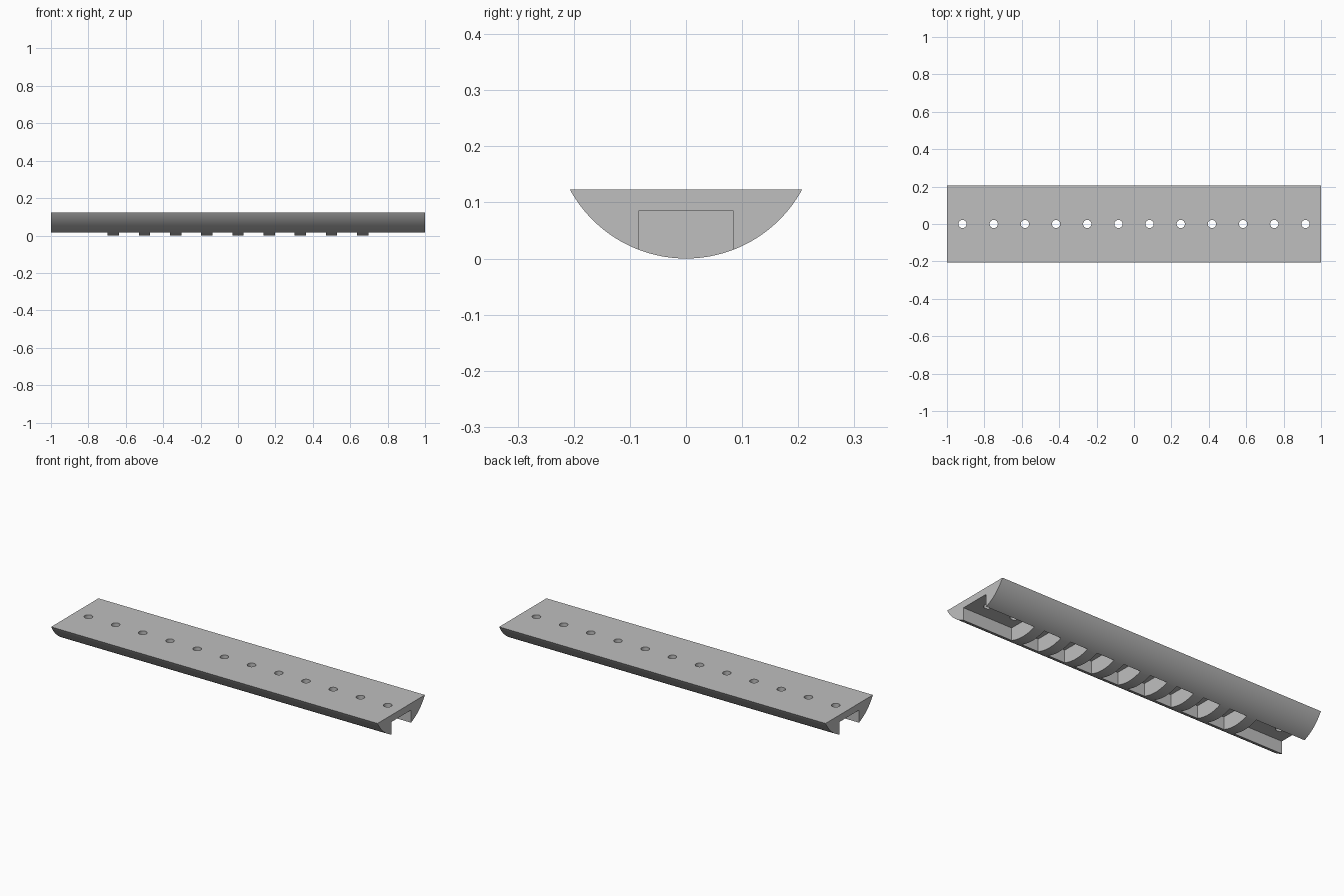
import bpy, bmesh, math

if "Cube" in bpy.data.objects:
    bpy.data.objects.remove(bpy.data.objects["Cube"], do_unlink=True)

HALF_W, HEIGHT, LENGTH = 0.207, 0.123, 2.0
RADIUS = (HALF_W ** 2 + HEIGHT ** 2) / (2 * HEIGHT)
SLOT_W, SLOT_TOP = 0.17, 0.085
PITCH, RIB, RIBS, HOLES = LENGTH / 12, 0.061, 9, 12
HOLE_R = 0.022

grey = bpy.data.materials.new("light grey")
grey.use_nodes = True
colour = (0.52, 0.52, 0.52, 1)
grey.diffuse_color = colour
grey.node_tree.nodes["Principled BSDF"].inputs["Base Color"].default_value = colour


def make_object(name, bm):
    bmesh.ops.recalc_face_normals(bm, faces=bm.faces)
    mesh = bpy.data.meshes.new(name)
    bm.to_mesh(mesh)
    bm.free()
    mesh.materials.append(grey)
    obj = bpy.data.objects.new(name, mesh)
    bpy.context.collection.objects.link(obj)
    return obj


def extrude_profile(points, x0, x1):
    bm = bmesh.new()
    face = bm.faces.new([bm.verts.new((x0, y, z)) for y, z in points])
    out = bmesh.ops.extrude_face_region(bm, geom=[face])
    moved = [v for v in out["geom"] if isinstance(v, bmesh.types.BMVert)]
    bmesh.ops.translate(bm, verts=moved, vec=(x1 - x0, 0, 0))
    return bm


# Beam: circular segment with a flat top, extruded along its length
limit = math.asin(HALF_W / RADIUS)
angles = [limit * (i / 24 - 1) for i in range(49)]
arc = [(RADIUS * math.sin(a), RADIUS * (1 - math.cos(a))) for a in angles]
beam = make_object("slotted_beam", extrude_profile(arc, -LENGTH / 2, LENGTH / 2))

# Underside pockets, leaving evenly spaced ribs; the end pockets are open
edges = [-LENGTH / 2 - 0.1]
for i in range(RIBS):
    x = (i - (RIBS - 1) / 2) * PITCH
    edges += [x - RIB / 2, x + RIB / 2]
edges.append(LENGTH / 2 + 0.1)
pockets = bmesh.new()
for x0, x1 in zip(edges[::2], edges[1::2]):
    cube = bmesh.ops.create_cube(pockets, size=1)["verts"]
    bmesh.ops.scale(pockets, verts=cube, vec=(x1 - x0, SLOT_W, SLOT_TOP + 0.1))
    bmesh.ops.translate(pockets, verts=cube,
                        vec=((x0 + x1) / 2, 0, (SLOT_TOP - 0.1) / 2))

# Round holes through the top plate
holes = bmesh.new()
for i in range(HOLES):
    drill = bmesh.ops.create_cone(holes, cap_ends=True, segments=24,
                                  radius1=HOLE_R, radius2=HOLE_R, depth=0.12)["verts"]
    bmesh.ops.translate(holes, verts=drill,
                        vec=((i - (HOLES - 1) / 2) * PITCH, 0, SLOT_TOP + 0.02))

for name, bm in (("pocket_cutter", pockets), ("hole_cutter", holes)):
    cutter = make_object(name, bm)
    cutter.hide_render = True
    cut = beam.modifiers.new(name, "BOOLEAN")
    cut.operation, cut.solver, cut.object = "DIFFERENCE", "EXACT", cutter
    bpy.context.view_layer.objects.active = beam
    bpy.ops.object.modifier_apply(modifier=cut.name)
    bpy.data.objects.remove(cutter, do_unlink=True)

bpy.ops.object.select_all(action="DESELECT")
beam.select_set(True)
bpy.context.view_layer.objects.active = beam
bpy.ops.object.shade_smooth_by_angle(angle=math.radians(30))
